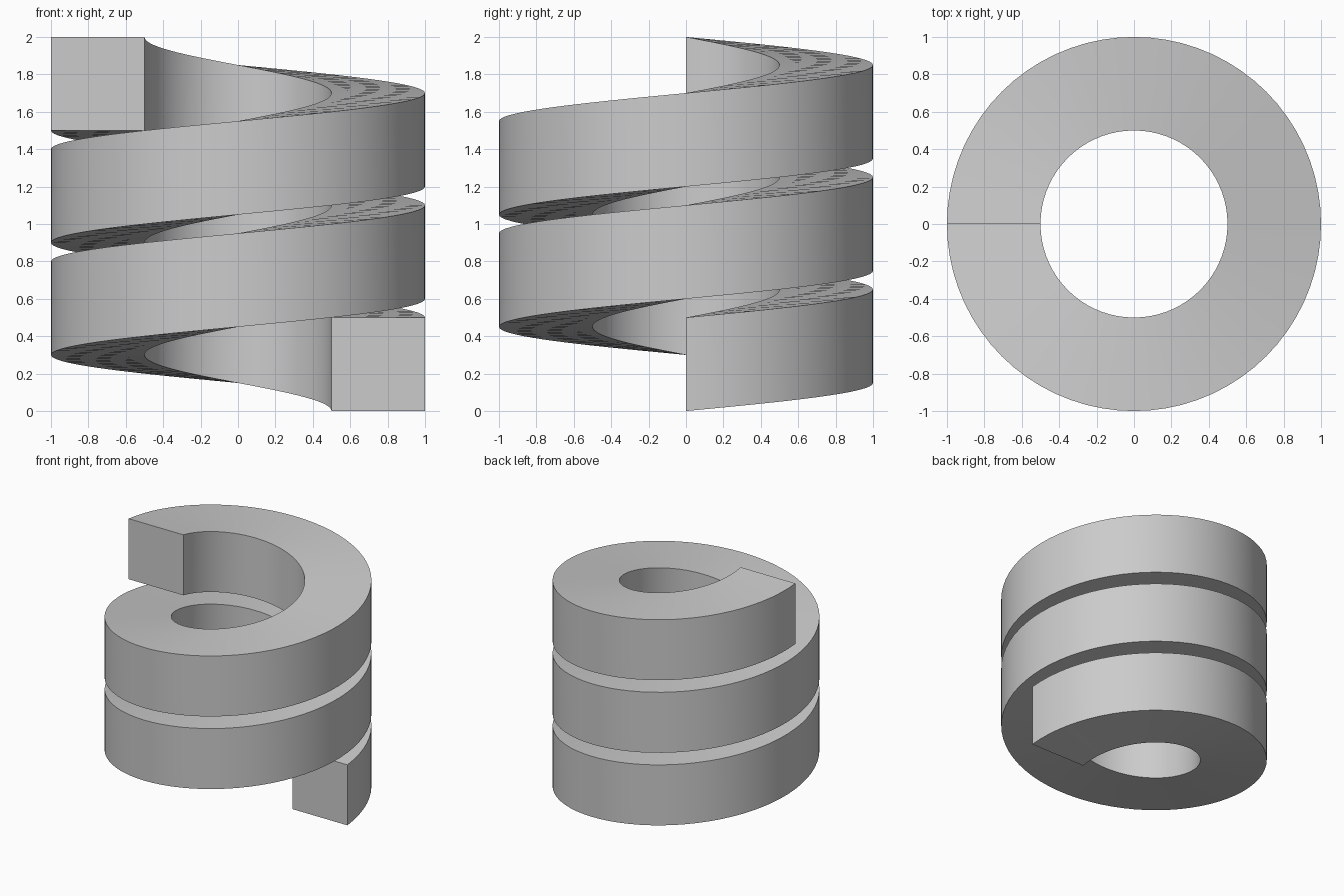
import bpy
import bmesh
import math

if "Cube" in bpy.data.objects:
    bpy.data.objects.remove(bpy.data.objects["Cube"])

TURNS = 2.5
STEPS_PER_TURN = 72
PITCH = 0.6
# Square cross-section of the coil: (radius, height)
SECTION = [(0.5, 0.0), (1.0, 0.0), (1.0, 0.5), (0.5, 0.5)]

grey = bpy.data.materials.new("plain grey")
grey.diffuse_color = (0.6, 0.6, 0.6, 1.0)
grey.use_nodes = True
grey.node_tree.nodes["Principled BSDF"].inputs["Base Color"].default_value = grey.diffuse_color

# Sweep the section up a counter-clockwise helix starting at +x
bm = bmesh.new()
rings = []
steps = int(TURNS * STEPS_PER_TURN)
for i in range(steps + 1):
    turn = i / STEPS_PER_TURN
    a = turn * 2 * math.pi
    rings.append([bm.verts.new((r * math.cos(a), r * math.sin(a), z + turn * PITCH))
                  for r, z in SECTION])

# Coil sides
for lower, upper in zip(rings, rings[1:]):
    for k in range(4):
        n = (k + 1) % 4
        bm.faces.new((lower[k], lower[n], upper[n], upper[k]))

# Flat square ends
bm.faces.new(rings[0])
bm.faces.new(rings[-1])
bmesh.ops.recalc_face_normals(bm, faces=bm.faces[:])

mesh = bpy.data.meshes.new("spiral_coil")
bm.to_mesh(mesh)
bm.free()
mesh.materials.append(grey)
coil = bpy.data.objects.new("spiral_coil", mesh)
bpy.context.collection.objects.link(coil)

# Smooth walls, crisp edges
bpy.context.view_layer.objects.active = coil
coil.select_set(True)
bpy.ops.object.shade_smooth_by_angle(angle=math.radians(30))
